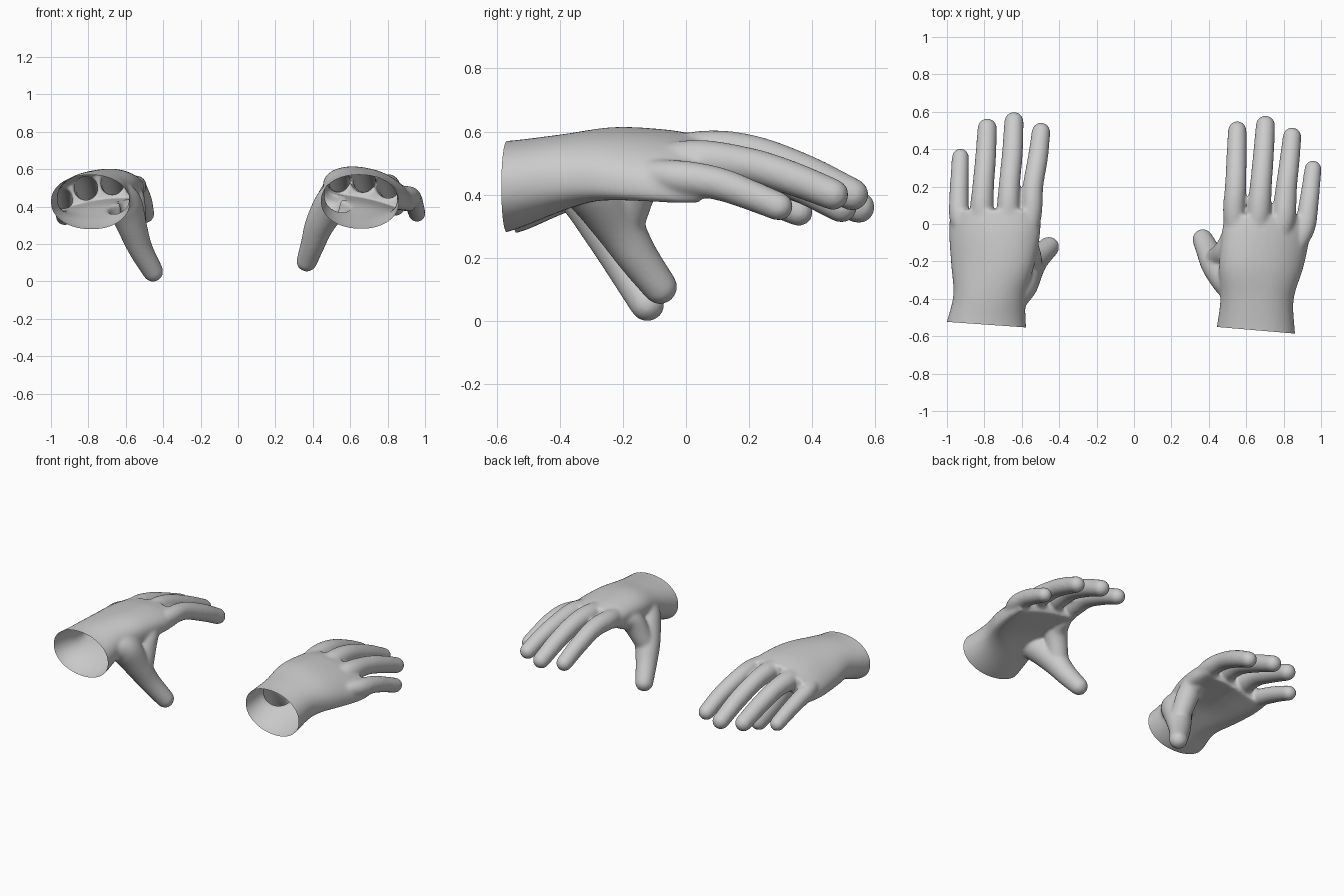
import bpy, bmesh, math
from mathutils import Vector


def loft(bm, rings):
    """Skin a list of equal rings and cap both ends."""
    vs = [[bm.verts.new(p) for p in r] for r in rings]
    n = len(vs[0])
    for a, b in zip(vs, vs[1:]):
        for i in range(n):
            j = (i + 1) % n
            bm.faces.new((a[i], a[j], b[j], b[i]))
    bm.faces.new(vs[0][::-1])
    bm.faces.new(vs[-1])


def spline(pts, steps=6):
    """Catmull-Rom resampling of points with any number of components."""
    p = [Vector(q) for q in pts]
    p = [p[0] * 2 - p[1]] + p + [p[-1] * 2 - p[-2]]
    out = []
    for i in range(1, len(p) - 2):
        a, b, c, d = p[i - 1:i + 3]
        for s in range(steps):
            t = s / steps
            out.append((b * 2 + (c - a) * t + (a * 2 - b * 5 + c * 4 - d) * t * t
                        + (b * 3 - a - c * 3 + d) * t ** 3) * 0.5)
    return out + [p[-2]]


def finger(bm, pts, n=24):
    """Round-tipped tube through (x, y, z, radius) points."""
    path = spline(pts)
    pos = [Vector(q[:3]) for q in path]
    rad = [q[3] for q in path]
    end = (pos[-1] - pos[-2]).normalized()
    base, r = pos[-1].copy(), rad[-1]
    for k in range(1, 7):
        a = k / 6 * math.radians(85)
        pos.append(base + end * r * math.sin(a))
        rad.append(r * math.cos(a))
    rings = []
    for i, c in enumerate(pos):
        t = (pos[min(i + 1, len(pos) - 1)] - pos[max(i - 1, 0)]).normalized()
        u = t.cross(Vector((1, 0, 0))).normalized()
        v = t.cross(u)
        rings.append([c + (u * math.cos(a) + v * math.sin(a)) * rad[i]
                      for a in (2 * math.pi * j / n for j in range(n))])
    loft(bm, rings)


def palm(bm, sections, peak, n=48):
    """Arched palm and cuff through (y, x, z, half width, half height, arch)."""
    rings = []
    for y, xc, zc, hw, hh, k in spline(sections):
        ring = []
        e = 0.95 - 0.25 * k
        for j in range(n):
            a = 2 * math.pi * j / n
            c, s = math.cos(a), math.sin(a)
            x = xc + hw * math.copysign(abs(c) ** e, c)
            z = zc + hh * math.copysign(abs(s) ** e, s) - k * (x - peak) ** 2
            ring.append(Vector((x, y, z)))
        rings.append(ring)
    loft(bm, rings)


def glove(name, sections, peak, fingers, cut, normal):
    me = bpy.data.meshes.new(name)
    ob = bpy.data.objects.new(name, me)
    bpy.context.collection.objects.link(ob)
    bm = bmesh.new()
    palm(bm, sections, peak)
    for f in fingers:
        finger(bm, f)
    bmesh.ops.recalc_face_normals(bm, faces=bm.faces)
    bm.to_mesh(me)
    bm.free()
    # Fuse the parts into one soft skin
    m = ob.modifiers.new("fuse", 'REMESH')
    m.mode, m.voxel_size = 'VOXEL', 0.0075
    m = ob.modifiers.new("soften", 'SMOOTH')
    m.factor, m.iterations = 0.5, 22
    dg = bpy.context.evaluated_depsgraph_get()
    new = bpy.data.meshes.new_from_object(ob.evaluated_get(dg))
    ob.modifiers.clear()
    ob.data = new
    # Slice off the end so the cuff is open
    bm = bmesh.new()
    bm.from_mesh(new)
    bmesh.ops.bisect_plane(bm, geom=bm.verts[:] + bm.edges[:] + bm.faces[:],
                           plane_co=cut, plane_no=normal, clear_inner=True)
    for f in bm.faces:
        f.smooth = True
    bm.to_mesh(new)
    bm.free()


# Hand on the -x side: cuff and palm, four fingers, thumb, thumb web
glove("left_glove",
      [(-0.64, -0.795, 0.42, 0.225, 0.15, 0), (-0.53, -0.79, 0.425, 0.212, 0.145, 0),
       (-0.38, -0.772, 0.47, 0.194, 0.122, 0.3), (-0.22, -0.755, 0.507, 0.222, 0.097, 0.8),
       (-0.05, -0.745, 0.515, 0.243, 0.084, 0.9), (0.075, -0.742, 0.51, 0.24, 0.07, 0.9)],
      -0.66,
      [[(-0.58, -0.15, 0.5, 0.04), (-0.549, 0.05, 0.51, 0.056), (-0.54, 0.2, 0.495, 0.055),
        (-0.513, 0.36, 0.43, 0.054), (-0.497, 0.493, 0.36, 0.05)],
       [(-0.68, -0.15, 0.505, 0.04), (-0.674, 0.05, 0.523, 0.061), (-0.667, 0.2, 0.51, 0.057),
        (-0.65, 0.38, 0.44, 0.056), (-0.642, 0.548, 0.36, 0.052)],
       [(-0.78, -0.15, 0.485, 0.04), (-0.812, 0.05, 0.498, 0.063), (-0.806, 0.2, 0.485, 0.058),
        (-0.793, 0.36, 0.43, 0.056), (-0.785, 0.513, 0.37, 0.052)],
       [(-0.88, -0.15, 0.45, 0.035), (-0.931, 0.02, 0.45, 0.053), (-0.936, 0.14, 0.425, 0.052),
        (-0.932, 0.26, 0.385, 0.049), (-0.928, 0.358, 0.345, 0.046)],
       [(-0.65, -0.42, 0.46, 0.07), (-0.61, -0.325, 0.42, 0.095), (-0.565, -0.25, 0.29, 0.08),
        (-0.522, -0.19, 0.175, 0.066), (-0.455, -0.123, 0.053, 0.056)],
       [(-0.58, -0.05, 0.49, 0.05), (-0.57, -0.15, 0.45, 0.07), (-0.55, -0.21, 0.31, 0.062)]],
      (-0.79, -0.538, 0.42), (0.07, 1, 0))

# Hand on the +x side: cuff and palm, four fingers, thumb, thumb web
glove("right_glove",
      [(-0.68, 0.65, 0.42, 0.222, 0.15, 0), (-0.57, 0.65, 0.425, 0.21, 0.145, 0),
       (-0.4, 0.658, 0.47, 0.196, 0.122, 0.3), (-0.23, 0.68, 0.518, 0.226, 0.099, 0.75),
       (-0.06, 0.705, 0.527, 0.236, 0.083, 0.85), (0.045, 0.715, 0.522, 0.232, 0.07, 0.85)],
      0.57,
      [[(0.55, -0.15, 0.515, 0.04), (0.535, 0.05, 0.535, 0.059), (0.543, 0.2, 0.53, 0.057),
        (0.548, 0.36, 0.475, 0.054), (0.552, 0.5, 0.41, 0.05)],
       [(0.65, -0.15, 0.515, 0.04), (0.665, 0.04, 0.538, 0.064), (0.678, 0.2, 0.532, 0.059),
        (0.692, 0.37, 0.475, 0.056), (0.703, 0.528, 0.4, 0.052)],
       [(0.76, -0.15, 0.495, 0.04), (0.797, 0.02, 0.51, 0.064), (0.815, 0.2, 0.492, 0.057),
        (0.832, 0.34, 0.45, 0.054), (0.845, 0.467, 0.4, 0.05)],
       [(0.84, -0.18, 0.47, 0.035), (0.91, -0.03, 0.455, 0.055), (0.933, 0.1, 0.435, 0.053),
        (0.946, 0.2, 0.4, 0.049), (0.957, 0.294, 0.362, 0.046)],
       [(0.57, -0.4, 0.46, 0.07), (0.515, -0.305, 0.43, 0.095), (0.44, -0.22, 0.31, 0.08),
        (0.402, -0.155, 0.205, 0.066), (0.368, -0.083, 0.107, 0.056)],
       [(0.53, -0.03, 0.5, 0.05), (0.5, -0.14, 0.46, 0.07), (0.44, -0.19, 0.32, 0.062)]],
      (0.65, -0.568, 0.42), (0.085, 1, 0))
